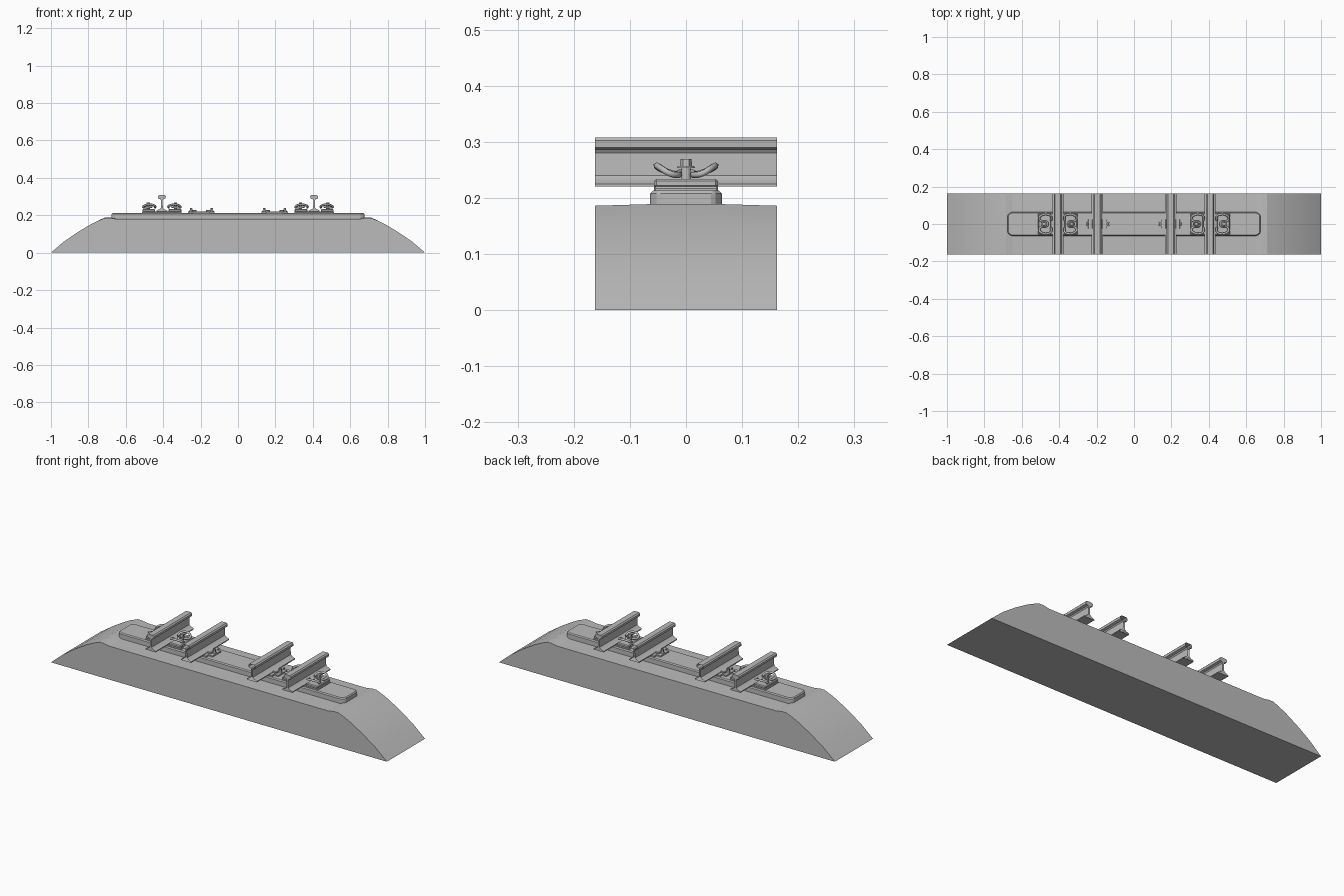
import bpy, bmesh
from mathutils import Vector

cube = bpy.data.objects.get("Cube")
if cube:
    bpy.data.objects.remove(cube)

grey = bpy.data.materials.new("plain_grey")
grey.use_nodes = True
grey.diffuse_color = (0.5, 0.5, 0.5, 1)
grey.node_tree.nodes["Principled BSDF"].inputs["Base Color"].default_value = (0.5, 0.5, 0.5, 1)


def add_object(name, bm):
    bmesh.ops.recalc_face_normals(bm, faces=bm.faces)
    mesh = bpy.data.meshes.new(name)
    bm.to_mesh(mesh)
    bm.free()
    mesh.materials.append(grey)
    obj = bpy.data.objects.new(name, mesh)
    bpy.context.collection.objects.link(obj)
    return obj


def smooth(obj, angle=0.6):
    bpy.ops.object.select_all(action='DESELECT')
    obj.select_set(True)
    bpy.context.view_layer.objects.active = obj
    bpy.ops.object.shade_smooth_by_angle(angle=angle)


def sweep(name, profile, stations, capped=True):
    """Sweep an x/z profile along y; each station is (y, crown height)."""
    bm = bmesh.new()
    rings = [[bm.verts.new((x, y, z + (crown if z > 0.17 else 0))) for x, z in profile]
             for y, crown in stations]
    n = len(profile)
    for a, b in zip(rings, rings[1:]):
        for i in range(n):
            j = (i + 1) % n
            bm.faces.new((a[i], a[j], b[j], b[i]))
    if capped:
        bm.faces.new(rings[0])
        bm.faces.new(rings[-1])
    return add_object(name, bm)


def prism(name, outline, z0, z1, bevel=0.0):
    """Upright block from an x/y outline."""
    bm = bmesh.new()
    face = bm.faces.new([bm.verts.new((x, y, z0)) for x, y in outline])
    up = bmesh.ops.extrude_face_region(bm, geom=[face])
    top = [v for v in up["geom"] if isinstance(v, bmesh.types.BMVert)]
    bmesh.ops.translate(bm, verts=top, vec=(0, 0, z1 - z0))
    obj = add_object(name, bm)
    if bevel:
        mod = obj.modifiers.new("chamfer", 'BEVEL')
        mod.width = bevel
        mod.segments = 1
    return obj


def box(name, x, y, hx, hy, z0, z1, bevel=0.0):
    return prism(name, [(x - hx, y - hy), (x + hx, y - hy),
                        (x + hx, y + hy), (x - hx, y + hy)], z0, z1, bevel)


def bolt(name, x, y, levels):
    """Stacked discs: each level is (z0, z1, radius, sides)."""
    bm = bmesh.new()
    for z0, z1, r, sides in levels:
        ring = bmesh.ops.create_cone(bm, cap_ends=True, segments=sides, radius1=r,
                                     radius2=r * 0.9, depth=z1 - z0)
        bmesh.ops.translate(bm, verts=ring["verts"], vec=(x, y, (z0 + z1) / 2))
    return add_object(name, bm)


def spring_clip(name, rail_x, side):
    """W-shaped bent rod holding down the rail foot."""
    half = [(0.036, 0.018, 0.242), (0.037, 0.042, 0.25), (0.06, 0.052, 0.257),
            (0.088, 0.046, 0.254), (0.1, 0.03, 0.244), (0.088, 0.015, 0.241)]
    path = half + [(0.058, 0.01, 0.245), (0.058, -0.01, 0.245)]
    path += [(u, -y, z) for u, y, z in reversed(half)]
    curve = bpy.data.curves.new(name, 'CURVE')
    curve.dimensions = '3D'
    curve.bevel_depth = 0.006
    curve.bevel_resolution = 1
    curve.resolution_u = 4
    curve.use_fill_caps = True
    spline = curve.splines.new('BEZIER')
    spline.bezier_points.add(len(path) - 1)
    for p, (u, y, z) in zip(spline.bezier_points, path):
        p.co = Vector((rail_x + side * u, y, z))
        p.handle_left_type = p.handle_right_type = 'AUTO'
    curve.materials.append(grey)
    obj = bpy.data.objects.new(name, curve)
    bpy.context.collection.objects.link(obj)


# Ballast bed with sloping, rounded shoulders
slope = [(1, 0), (0.93, 0.06), (0.86, 0.108), (0.79, 0.15), (0.75, 0.17),
         (0.71, 0.186), (0.685, 0.186), (0.65, 0.18)]
bed = slope + [(-x, z) for x, z in reversed(slope)]
ballast = sweep("ballast_bed", bed, [(-0.162, 0), (-0.06, 0.003), (0.06, 0.003), (0.162, 0)])
smooth(ballast, 0.15)

# Sleeper with clipped corners
corner = [(0.655, -0.064), (0.675, -0.05), (0.675, 0.05), (0.655, 0.064)]
prism("sleeper", corner + [(-x, -y) for x, y in corner], 0.17, 0.213, 0.005)

# Rail cross-section, half then mirrored
half_rail = [(0.03, 0.22), (0.03, 0.225), (0.012, 0.233), (0.005, 0.24), (0.004, 0.28),
             (0.008, 0.286), (0.02, 0.29), (0.021, 0.302), (0.015, 0.308)]
section = half_rail + [(-x, z) for x, z in reversed(half_rail)]

for s, label in ((1, "left"), (-1, "right")):
    for kind, cx in (("running", 0.407 * s), ("guard", 0.196 * s)):
        rail = sweep(f"{label}_{kind}_rail", [(x + cx, z) for x, z in section],
                     [(-0.162, 0), (0.162, 0)], capped=kind == "running")
        smooth(rail)

    # Running rail base plate, shoulders, clips and screws
    cx = 0.407 * s
    box(f"{label}_base_plate", cx, 0, 0.106, 0.057, 0.21, 0.22, 0.003)
    for side, place in ((1, "plus"), (-1, "minus")):
        name = f"{label}_{place}"
        box(f"{name}_shoulder", cx + side * 0.07, 0, 0.034, 0.057, 0.218, 0.234, 0.004)
        spring_clip(f"{name}_spring_clip", cx, side)
        bolt(f"{name}_screw", cx + side * 0.073, 0,
             [(0.23, 0.253, 0.009, 12), (0.253, 0.257, 0.016, 12), (0.257, 0.269, 0.011, 6)])

    # Guard rail plate with ears and small bolts
    cx = 0.196 * s
    box(f"{label}_guard_plate", cx, 0, 0.045, 0.057, 0.21, 0.221)
    box(f"{label}_guard_plate_ears", cx, 0, 0.07, 0.036, 0.21, 0.22)
    for side, place in ((1, "plus"), (-1, "minus")):
        name = f"{label}_{place}_guard"
        box(f"{name}_lug", cx + side * 0.038, 0, 0.012, 0.025, 0.218, 0.229, 0.002)
        bolt(f"{name}_bolt", cx + side * 0.055, 0,
             [(0.218, 0.225, 0.012, 12), (0.225, 0.24, 0.008, 6)])
